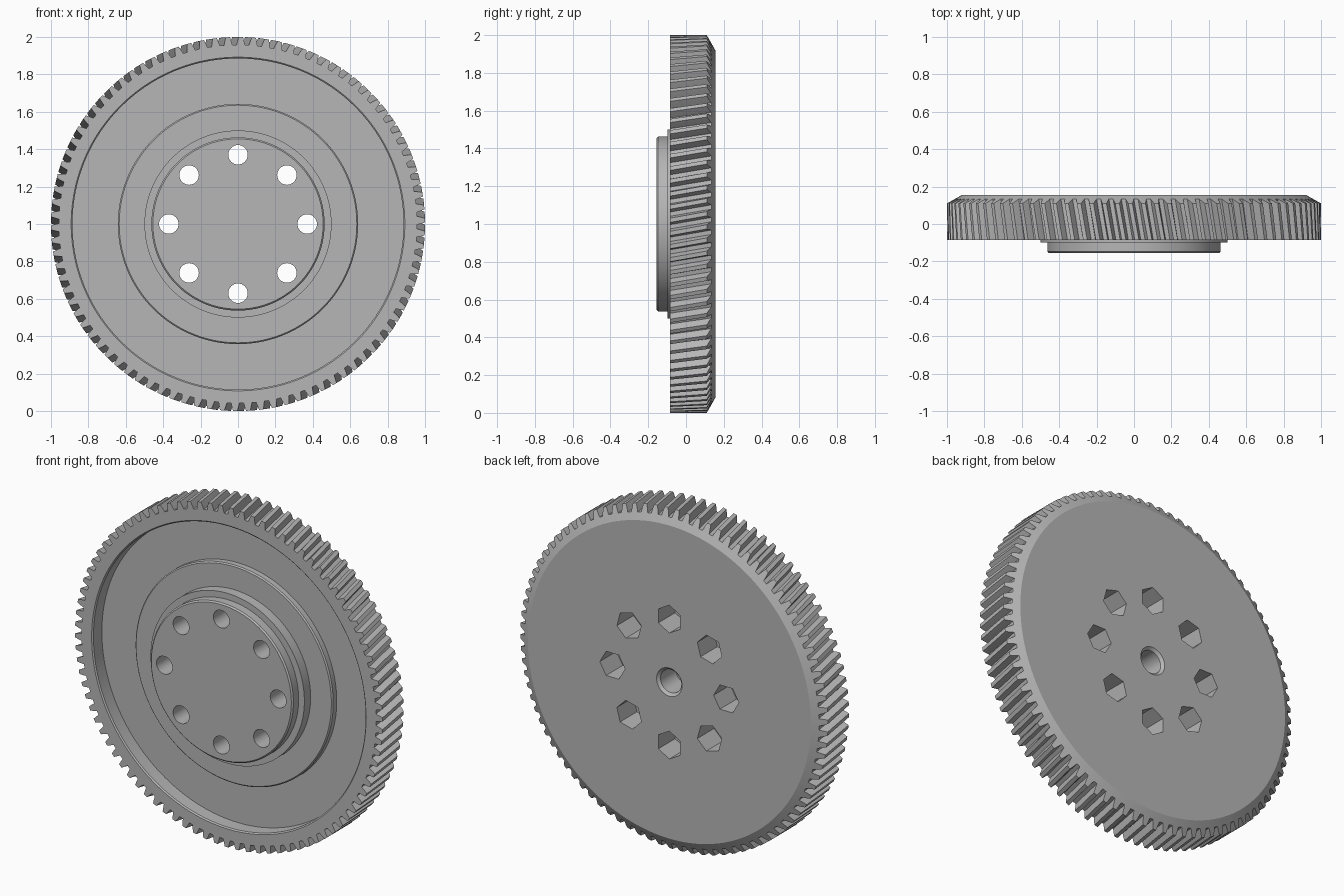
import bpy, bmesh, math

if "Cube" in bpy.data.objects:
    bpy.data.objects.remove(bpy.data.objects["Cube"])

TEETH = 90
TWIST = 0.18          # helix rotation per unit of depth
FRONT = -0.085
TOOTH = [(-0.33, 0.958), (-0.24, 0.982), (-0.16, 1.0),
         (0.16, 1.0), (0.24, 0.982), (0.33, 0.958)]

grey = bpy.data.materials.new("steel grey")
grey.use_nodes = True
colour = (0.47, 0.47, 0.47, 1)
grey.diffuse_color = colour
grey.node_tree.nodes["Principled BSDF"].inputs["Base Color"].default_value = colour


def loft(bm, rings):
    """Skin a list of point rings and close both ends."""
    rings = [[bm.verts.new(p) for p in ring] for ring in rings]
    n = len(rings[0])
    for a, b in zip(rings, rings[1:]):
        for i in range(n):
            j = (i + 1) % n
            bm.faces.new((a[i], a[j], b[j], b[i]))
    bm.faces.new(rings[0][::-1])
    bm.faces.new(rings[-1])


def polar(r, angle, y, cx=0, cz=1):
    return (cx + r * math.cos(angle), y, cz + r * math.sin(angle))


def finish(bm, name):
    bmesh.ops.recalc_face_normals(bm, faces=bm.faces[:])
    mesh = bpy.data.meshes.new(name)
    bm.to_mesh(mesh)
    bm.free()
    mesh.materials.append(grey)
    ob = bpy.data.objects.new(name, mesh)
    bpy.context.collection.objects.link(ob)
    return ob


# Tooth outline, as radius and angle pairs
outline = [(r, math.pi / 2 + (k + t) * math.tau / TEETH)
           for k in range(TEETH) for t, r in TOOTH]


def circle(r, y, at):
    return [polar(r, a + TWIST * at, y) for _, a in outline]


def cone_y(r):
    """Depth of the rear bevel at a radius."""
    return 0.155 - (r - 0.92) * 0.56


# Gear body: hub, flange, web, recess and rim, then the helical teeth
front_profile = [(0.455, -0.155), (0.463, -0.147), (0.463, -0.098), (0.50, -0.098),
                 (0.50, -0.04), (0.635, -0.04), (0.642, -0.033), (0.642, 0.0),
                 (0.885, 0.0), (0.885, -0.078), (0.892, FRONT)]
rings = [circle(r, y, FRONT) for r, y in front_profile]
rings.append([polar(r, a + TWIST * FRONT, FRONT) for r, a in outline])
rings.append([polar(r, a + TWIST * cone_y(r), cone_y(r)) for r, a in outline])
rings.append(circle(0.92, 0.155, 0.12))
bm = bmesh.new()
loft(bm, rings)
gear = finish(bm, "helical_gear")


def add_cutter(bm, cx, cz, profile, sides, turn=0):
    loft(bm, [[polar(r, turn + i * math.tau / sides, y, cx, cz) for i in range(sides)]
              for r, y in profile])


# Bolt holes, hexagonal rear pockets and the blind centre bore
holes, pockets = bmesh.new(), bmesh.new()
for k in range(8):
    a = k * math.tau / 8
    x, _, z = polar(0.37, a, 0)
    add_cutter(holes, x, z, [(0.052, -0.3), (0.052, 0.3)], 32)
    add_cutter(pockets, x, z, [(0.082, 0.0), (0.082, 0.2)], 6, a)
add_cutter(pockets, 0, 1, [(0.068, 0.0), (0.068, 0.14), (0.083, 0.155), (0.083, 0.2)], 32)

bpy.context.view_layer.objects.active = gear
for bm, name in ((pockets, "pocket_cutter"), (holes, "hole_cutter")):
    cutter = finish(bm, name)
    cutter.hide_render = True
    mod = gear.modifiers.new(name, "BOOLEAN")
    mod.operation = "DIFFERENCE"
    mod.solver = "EXACT"
    mod.object = cutter
    bpy.ops.object.modifier_apply(modifier=name)
    bpy.data.objects.remove(cutter)

bpy.ops.object.select_all(action="DESELECT")
gear.select_set(True)
bpy.ops.object.shade_smooth_by_angle(angle=math.radians(20))
